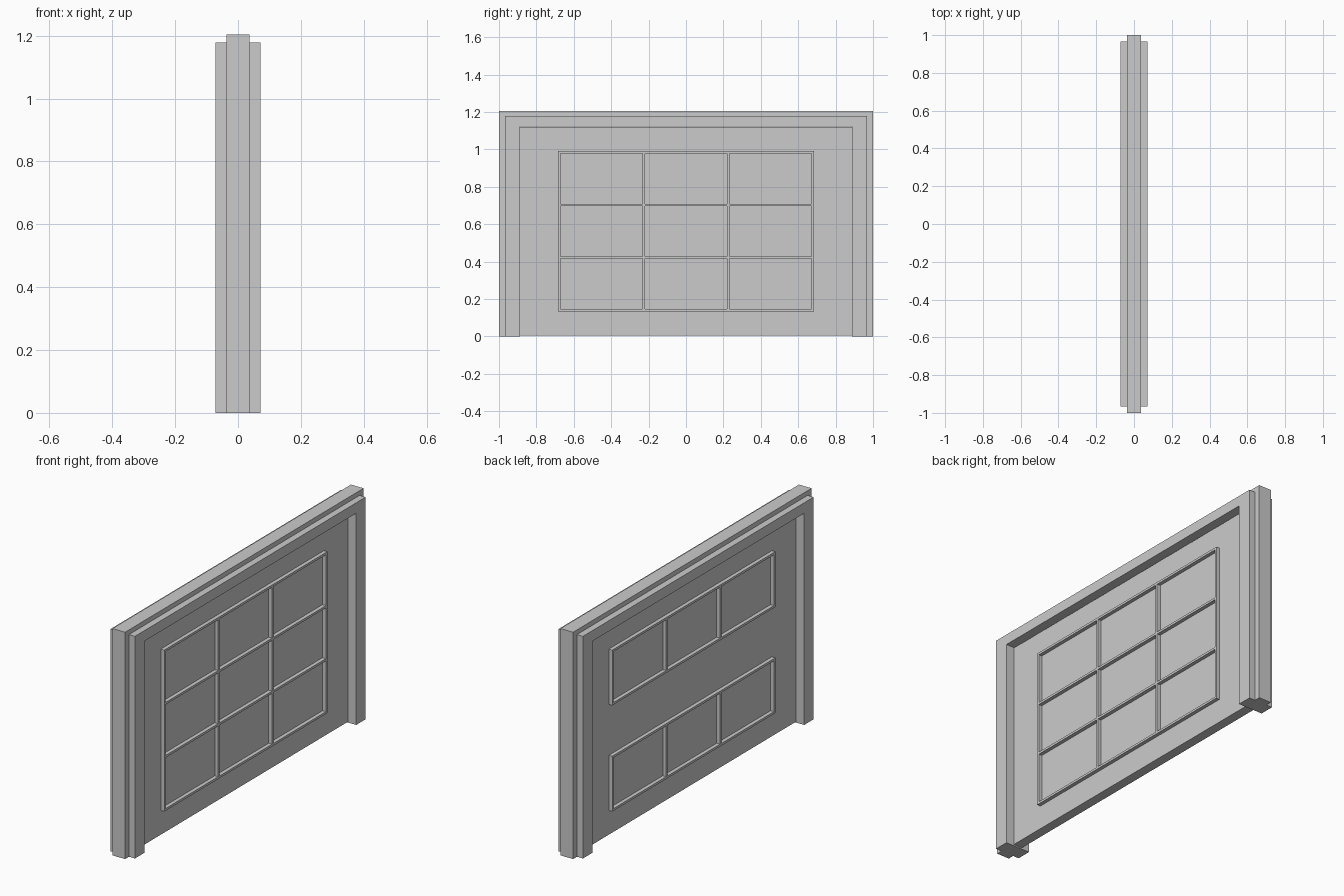
import bpy, bmesh
from mathutils import Matrix

if "Cube" in bpy.data.objects:
    bpy.data.objects.remove(bpy.data.objects["Cube"])

OPEN_Y, OPEN_Z = 0.888, 1.123      # clear opening in the frame
JAMB_X, CASING_X = 0.037, 0.072    # half depths of frame layers
PANEL_X, BAR_OUT = 0.026, 0.046    # door face and moulding face
BAR = 0.012                        # moulding width
YS = [-0.678, -0.226, 0.226, 0.678]
ZS = [0.140, 0.4215, 0.703, 0.985]


def finish(name, bm):
    bmesh.ops.recalc_face_normals(bm, faces=bm.faces)
    mesh = bpy.data.meshes.new(name)
    bm.to_mesh(mesh)
    bm.free()
    obj = bpy.data.objects.new(name, mesh)
    bpy.context.collection.objects.link(obj)
    return obj


def add_box(bm, lo, hi):
    size = [b - a for a, b in zip(lo, hi)]
    mid = [(a + b) / 2 for a, b in zip(lo, hi)]
    bmesh.ops.create_cube(bm, size=1.0,
                          matrix=Matrix.Translation(mid) @ Matrix.Diagonal((*size, 1)))


def arch(name, outer_y, outer_z, x0, x1):
    """Square-headed doorway surround, extruded along x."""
    pts = [(-outer_y, 0), (-outer_y, outer_z), (outer_y, outer_z), (outer_y, 0),
           (OPEN_Y, 0), (OPEN_Y, OPEN_Z), (-OPEN_Y, OPEN_Z), (-OPEN_Y, 0)]
    bm = bmesh.new()
    face = bm.faces.new([bm.verts.new((x0, y, z)) for y, z in pts])
    new = bmesh.ops.extrude_face_region(bm, geom=[face])["geom"]
    bmesh.ops.translate(bm, vec=(x1 - x0, 0, 0),
                        verts=[v for v in new if isinstance(v, bmesh.types.BMVert)])
    return finish(name, bm)


def moulding(name, side, zs):
    """Raised grid of bars standing on one face of the door."""
    bm = bmesh.new()
    x0, x1 = sorted((side * PANEL_X, side * BAR_OUT))
    h = BAR / 2
    for z in zs:
        add_box(bm, (x0, YS[0] - h, z - h), (x1, YS[-1] + h, z + h))
    for za, zb in zip(zs, zs[1:]):
        for y in YS:
            add_box(bm, (x0, y - h, za + h), (x1, y + h, zb - h))
    return finish(name, bm)


# Frame lining and the casing on both faces
arch("door_jamb", 1.0, 1.204, -JAMB_X, JAMB_X)
arch("front_casing", 0.967, 1.179, JAMB_X, CASING_X)
arch("back_casing", 0.967, 1.179, -CASING_X, -JAMB_X)

# Door leaf with small gaps at top and bottom
bm = bmesh.new()
add_box(bm, (-PANEL_X, -OPEN_Y + 0.001, 0.006), (PANEL_X, OPEN_Y - 0.001, 1.119))
finish("door_leaf", bm)

# Nine-cell moulding on one face, top and bottom rows only on the other
moulding("front_moulding", 1, ZS)
moulding("back_lower_moulding", -1, ZS[:2])
moulding("back_upper_moulding", -1, ZS[2:])
